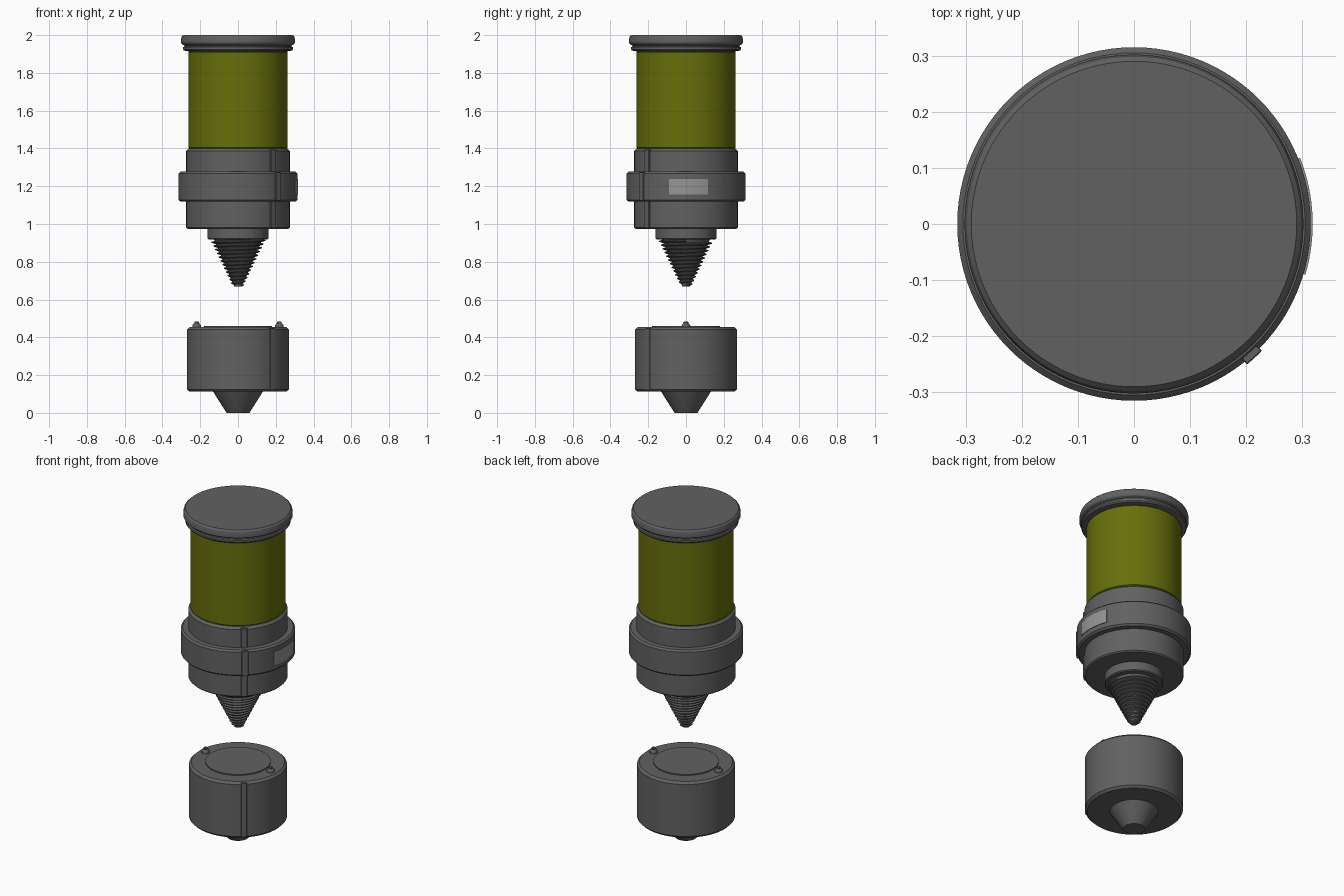
import bpy, bmesh
from math import sin, cos, pi, radians

if "Cube" in bpy.data.objects:
    bpy.data.objects.remove(bpy.data.objects["Cube"])


def material(name, color):
    m = bpy.data.materials.new(name)
    m.diffuse_color = color
    m.use_nodes = True
    m.node_tree.nodes["Principled BSDF"].inputs["Base Color"].default_value = m.diffuse_color
    return m


olive = material("olive", (0.135, 0.16, 0.003, 1))
dark = material("dark_grey", (0.12, 0.12, 0.12, 1))
pale = material("pale_grey", (0.3, 0.3, 0.3, 1))


def finish(bm, name, mat=dark):
    bmesh.ops.remove_doubles(bm, verts=bm.verts, dist=1e-5)
    bmesh.ops.recalc_face_normals(bm, faces=bm.faces)
    me = bpy.data.meshes.new(name)
    bm.to_mesh(me)
    bm.free()
    ob = bpy.data.objects.new(name, me)
    bpy.context.collection.objects.link(ob)
    me.materials.append(mat)
    bpy.ops.object.select_all(action='DESELECT')
    ob.select_set(True)
    bpy.context.view_layer.objects.active = ob
    bpy.ops.object.shade_smooth_by_angle(angle=radians(30))
    return ob


def lathe(name, profile, mat=dark, segs=96, at=(0, 0)):
    """Spin an (r, z) profile round the vertical axis; open ends get caps."""
    bm = bmesh.new()
    rings = [[bm.verts.new((at[0] + r * cos(2 * pi * j / segs),
                            at[1] + r * sin(2 * pi * j / segs), z))
              for j in range(segs)] for r, z in profile]
    for a, b in zip(rings, rings[1:]):
        for j in range(segs):
            k = (j + 1) % segs
            bm.faces.new((a[j], a[k], b[k], b[j]))
    bm.faces.new(rings[0])
    bm.faces.new(rings[-1])
    return finish(bm, name, mat)


def drum(name, r, z0, z1, bevel, mat=dark):
    return lathe(name, [(r - bevel, z0), (r, z0 + bevel), (r, z1 - bevel), (r - bevel, z1)], mat)


def sweep(name, sections, mat=dark):
    """Skin a row of four-point cross-sections."""
    bm = bmesh.new()
    rows = [[bm.verts.new(p) for p in s] for s in sections]
    for a, b in zip(rows, rows[1:]):
        for k in range(4):
            bm.faces.new((a[k], a[(k + 1) % 4], b[(k + 1) % 4], b[k]))
    bm.faces.new(rows[0])
    bm.faces.new(rows[-1])
    return finish(bm, name, mat)


def rib(name, r0, r1, z0, z1, width=0.036, angle=radians(-48)):
    """Small upright bar set into the side of a drum."""
    bm = bmesh.new()
    bmesh.ops.create_cube(bm, size=1)
    for v in bm.verts:
        r = (r0 + r1) / 2 + v.co.x * (r1 - r0)
        t = v.co.y * width
        z = (z0 + z1) / 2 + v.co.z * (z1 - z0)
        v.co = (r * cos(angle) - t * sin(angle), r * sin(angle) + t * cos(angle), z)
    bmesh.ops.bevel(bm, geom=bm.edges[:], offset=0.002, segments=1, affect='EDGES')
    return finish(bm, name)


# Lid with a grooved rim
lathe("lid", [(0.262, 1.914), (0.286, 1.918), (0.291, 1.925), (0.291, 1.936), (0.284, 1.94),
              (0.284, 1.946), (0.297, 1.952), (0.302, 1.96), (0.302, 1.975),
              (0.298, 1.992), (0.29, 2.0)])

# Coloured canister
drum("canister", 0.263, 1.397, 1.916, 0.008, olive)

# Middle housing: collars and wide ring
drum("upper_collar", 0.274, 1.26, 1.399, 0.013)
drum("wide_ring", 0.315, 1.118, 1.277, 0.01)
drum("lower_collar", 0.274, 0.974, 1.13, 0.007)
drum("neck", 0.161, 0.918, 0.985, 0.005)

# Upright bars down the side
rib("upper_collar_rib", 0.25, 0.281, 1.27, 1.394)
rib("wide_ring_rib", 0.29, 0.321, 1.122, 1.274)
rib("lower_collar_rib", 0.25, 0.281, 0.978, 1.125)
rib("base_rib", 0.25, 0.2715, 0.119, 0.449, 0.032)

# Curved side plate
plate = []
for i in range(17):
    a = radians(-16.5 + 38.2 * i / 16)
    plate.append([(r * cos(a), r * sin(a), z) for r, z in
                  ((0.305, 1.156), (0.3185, 1.156), (0.3185, 1.238), (0.305, 1.238))])
sweep("side_plate", plate, pale)

# Tapered screw: cone core plus a helical thread
lathe("screw_core", [(0.02, 0.67), (0.13, 0.925)], segs=48)
TURNS, SEGS, PITCH = 12, 48, 0.02
thread = []
for s in range(TURNS * SEGS + 1):
    f = s / (TURNS * SEGS)
    a = 2 * pi * s / SEGS
    z = 0.677 + f * 0.236
    root, crest = 0.018 + 0.106 * f, 0.031 + 0.114 * f
    thread.append([(r * cos(a), r * sin(a), z + dz * PITCH) for r, dz in
                   ((root, -0.45), (crest, -0.12), (crest, 0.12), (root, 0.45))])
sweep("screw_thread", thread)

# Separate base cup with nozzle, raised disc and two pins
drum("base_cup", 0.27, 0.112, 0.454, 0.013)
lathe("nozzle", [(0.06, 0.0), (0.063, 0.004), (0.134, 0.116)])
lathe("top_disc", [(0.18, 0.44), (0.18, 0.46)])
for side, x in (("left", -0.219), ("right", 0.219)):
    lathe(side + "_pin", [(0.023, 0.445), (0.023, 0.463), (0.017, 0.472), (0.012, 0.474),
                          (0.012, 0.481), (0.008, 0.484)], segs=20, at=(x, 0))
